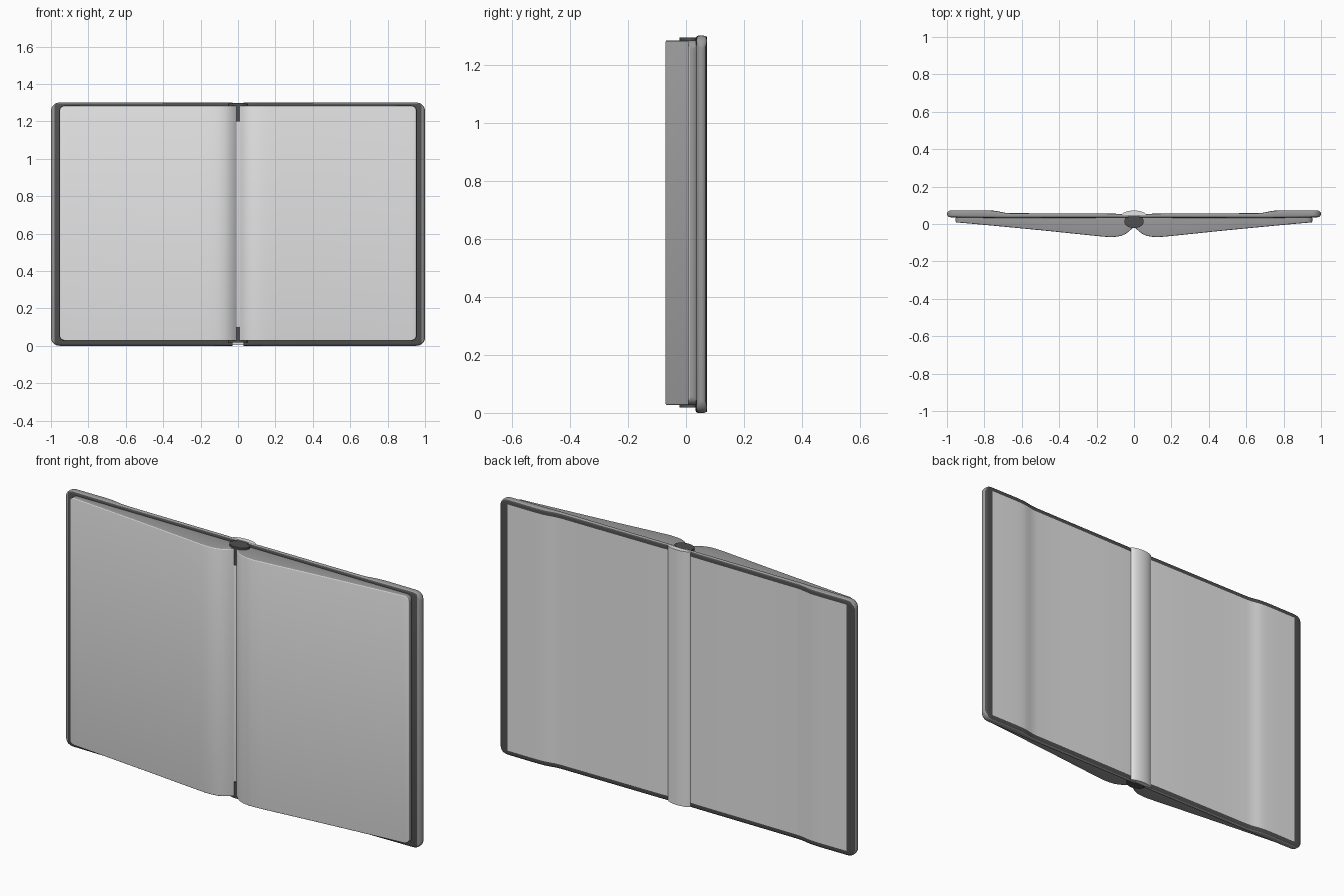
import bpy, bmesh, math

if "Cube" in bpy.data.objects:
    bpy.data.objects.remove(bpy.data.objects["Cube"])

def mat(name, v):
    m = bpy.data.materials.new(name)
    m.diffuse_color = (v, v, v, 1)
    m.use_nodes = True
    m.node_tree.nodes["Principled BSDF"].inputs["Base Color"].default_value = m.diffuse_color
    return m

LIGHT, MID, DARK = mat("light grey", 0.78), mat("mid grey", 0.32), mat("dark grey", 0.08)

def finish(bm, name, rule, mirror=False, angle=40):
    bmesh.ops.remove_doubles(bm, verts=bm.verts, dist=1e-5)
    bmesh.ops.recalc_face_normals(bm, faces=bm.faces)
    bm.normal_update()
    for f in bm.faces:
        f.material_index = rule(f.calc_center_median(), f.normal)
    me = bpy.data.meshes.new(name)
    bm.to_mesh(me)
    bm.free()
    for m in (LIGHT, MID, DARK):
        me.materials.append(m)
    ob = bpy.data.objects.new(name, me)
    bpy.context.collection.objects.link(ob)
    if mirror:
        ob.modifiers.new("mirror", "MIRROR")
    bpy.ops.object.select_all(action="DESELECT")
    ob.select_set(True)
    bpy.context.view_layer.objects.active = ob
    bpy.ops.object.shade_smooth_by_angle(angle=math.radians(angle))
    return ob

def interp(pts, x):
    for (x0, y0), (x1, y1) in zip(pts, pts[1:]):
        if x <= x1:
            return y0 + (y1 - y0) * (x - x0) / (x1 - x0)
    return pts[-1][1]

def loft(front, back, xs, xmax, z0, z1, corner, edge, round_y, border):
    """Sweep a rounded y/z section along x, with rounded sheet corners."""
    bm = bmesh.new()
    rings = []
    for x in xs:
        yf, yb = interp(front, x), interp(back, x)
        d = max(0, x - (xmax - corner))
        zin = corner - math.sqrt(max(0, corner**2 - d * d))
        e = max(0, x - (xmax - round_y))
        mid = (yf + yb) / 2
        h = (yb - yf) / 2 * max(0.03, math.sqrt(max(0, 1 - (e / round_y)**2)))
        yf, yb = mid - h, mid + h
        r = min(edge, h * 0.98)
        a, b = z0 + zin, z1 - zin
        pts = []
        for cy, cz, start in ((yb - r, b - r, 0), (yf + r, b - r, 90),
                              (yf + r, a + r, 180), (yb - r, a + r, 270)):
            for k in range(5):
                t = math.radians(start + k * 22.5)
                pts.append((cy + r * math.cos(t), cz + r * math.sin(t)))
        pts += [(yb, a + border), (yb, b - border)]
        rings.append([bm.verts.new((x, y, z)) for y, z in pts])
    n = len(rings[0])
    for p, q in zip(rings, rings[1:]):
        for i in range(n):
            j = (i + 1) % n
            bm.faces.new((p[i], p[j], q[j], q[i]))
    bm.faces.new(rings[-1])
    return bm

# Cover boards: pale panel with dark border behind, grey rounded rim
def cover_rule(c, n):
    if n.y > 0.75:
        return 0 if c.x < 0.952 and 0.024 < c.z < 1.276 else 2
    if n.y < -0.75:
        return 2 if c.x < 0.982 else 1
    return 1

cover_xs = [0.03, 0.1, 0.3, 0.5, 0.66, 0.69, 0.71, 0.73, 0.75, 0.77, 0.8, 0.9, 0.952,
            0.962, 0.972, 0.98, 0.986, 0.991, 0.995, 0.998, 0.9995, 1.0]
cover_back = [(0, 0.05), (0.1, 0.055), (0.66, 0.058), (0.69, 0.060), (0.71, 0.064),
              (0.73, 0.068), (0.75, 0.071), (0.77, 0.072), (0.8, 0.073), (1, 0.072)]
cover_front = [(0, 0.034), (0.7, 0.032), (1, 0.036)]
finish(loft(cover_front, cover_back, cover_xs, 1.0, 0.0, 1.30, 0.045, 0.012, 0.02, 0.025),
       "cover_boards", cover_rule, True)

# Page blocks: swelling beside the gutter, tapering to the fore edge
page_front = [(0, -0.012), (0.01, -0.024), (0.025, -0.038), (0.045, -0.053), (0.07, -0.064),
              (0.1, -0.069), (0.13, -0.070), (0.17, -0.067), (0.25, -0.059), (0.45, -0.038),
              (0.7, -0.014), (0.85, 0.0), (0.955, 0.009)]
page_back = [(0, 0.036), (0.955, 0.036)]
page_xs = [p[0] for p in page_front[:-1]] + [0.91, 0.925, 0.937, 0.945, 0.95, 0.953, 0.955]
finish(loft(page_front, page_back, page_xs, 0.955, 0.027, 1.284, 0.03, 0.005, 0.006, 0.03),
       "page_blocks", lambda c, n: 0 if n.y < -0.6 else 1, True)

# Upright prism from an x/y outline
def prism(outline, z0, z1):
    bm = bmesh.new()
    lo = [bm.verts.new((x, y, z0)) for x, y in outline]
    hi = [bm.verts.new((x, y, z1)) for x, y in outline]
    n = len(lo)
    for i in range(n):
        j = (i + 1) % n
        bm.faces.new((lo[i], lo[j], hi[j], hi[i]))
    bm.faces.new(lo)
    bm.faces.new(hi)
    return bm

# Rounded spine shell at the back
arc = [math.radians(180 * k / 20) for k in range(21)]
shell = [(0.068 * math.cos(t), 0.043 + 0.029 * math.sin(t)) for t in arc]
shell += [(0.05 * math.cos(t), 0.036 + 0.01 * math.sin(t)) for t in reversed(arc)]
finish(prism(shell, 0.003, 1.298), "spine", lambda c, n: 0)

# Dark binding core seen at the ends of the spine
core = [(0.052 * math.cos(2 * math.pi * k / 28), 0.014 + 0.036 * math.sin(2 * math.pi * k / 28))
        for k in range(28)]
for name, a, b in (("binding_top", 1.2, 1.294), ("binding_bottom", 0.018, 0.1)):
    finish(prism(core, a, b), name, lambda c, n: 2)
